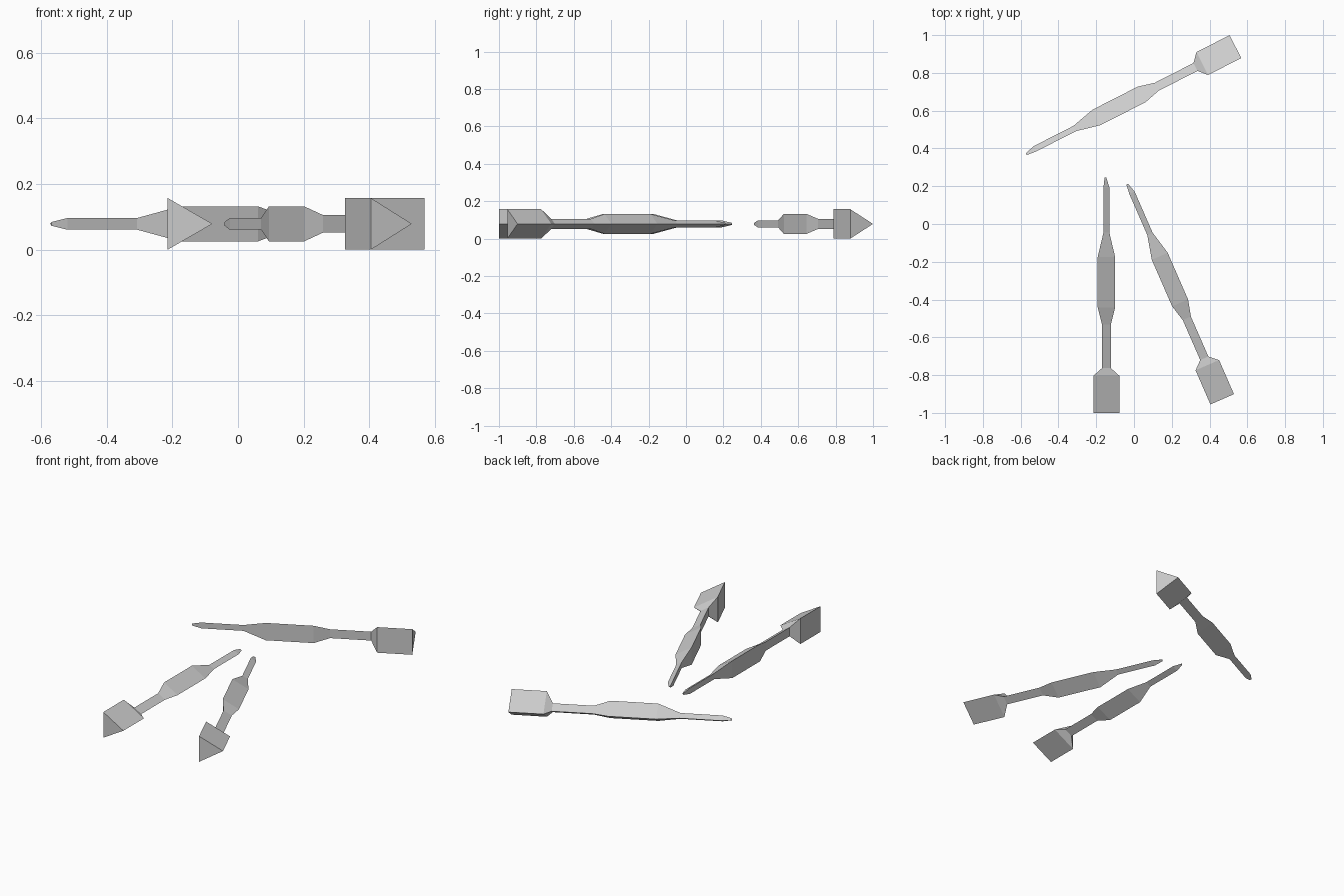
import bpy, bmesh, math

if "Cube" in bpy.data.objects:
    bpy.data.objects.remove(bpy.data.objects["Cube"])

HEIGHT = 0.157 / 2   # axis height above the floor

# (distance from the head end, section width, sideways shift of the section centre)
PROFILE = [
    (0.000, 0.136, 0.0),     # head
    (0.197, 0.136, 0.0),
    (0.237, 0.047, 0.0),     # rear shaft
    (0.468, 0.047, 0.0),
    (0.557, 0.092, 0.0),     # barrel
    (0.826, 0.092, 0.0),
    (0.955, 0.031, 0.0),     # front shaft
    (1.193, 0.031, 0.0),
    (1.245, 0.010, -0.005),  # blunt tip
]


def dart_mesh():
    """Loft triangular sections along +y, one edge of each pointing to +x."""
    bm = bmesh.new()
    rings = []
    for y, w, dx in PROFILE:
        half = w / math.sqrt(3)
        pts = [(dx + w / 2, y, 0), (dx - w / 2, y, half), (dx - w / 2, y, -half)]
        rings.append([bm.verts.new(p) for p in pts])
    for a, b in zip(rings, rings[1:]):
        for i in range(3):
            j = (i + 1) % 3
            bm.faces.new((a[i], a[j], b[j], b[i]))
    bm.faces.new(rings[0])
    bm.faces.new(rings[-1])
    bmesh.ops.recalc_face_normals(bm, faces=bm.faces)
    mesh = bpy.data.meshes.new("dart")
    bm.to_mesh(mesh)
    bm.free()
    return mesh


# Three identical darts scattered on the floor
mesh = dart_mesh()
for name, x, y, turn in [
    ("dart_left", -0.146, -1.0, 0.0),
    ("dart_right", 0.467, -0.928, 23.6),
    ("dart_back", 0.537, 0.939, 117.0),
]:
    ob = bpy.data.objects.new(name, mesh)
    ob.location = (x, y, HEIGHT)
    ob.rotation_euler.z = math.radians(turn)
    bpy.context.collection.objects.link(ob)
